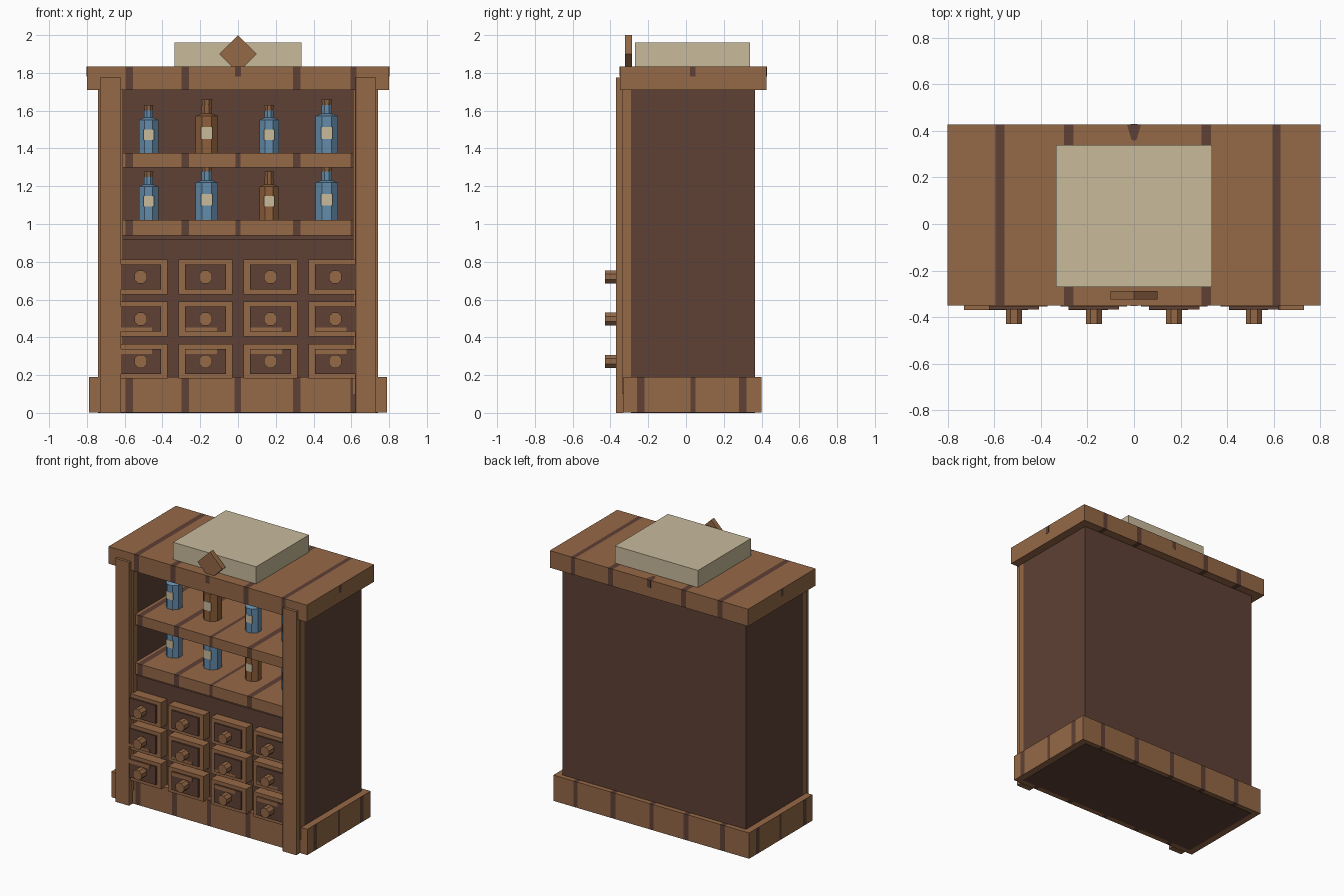
import bpy, bmesh, math
from mathutils import Matrix, Vector

if "Cube" in bpy.data.objects:
    bpy.data.objects.remove(bpy.data.objects["Cube"])


def material(name, rgb):
    m = bpy.data.materials.new(name)
    m.diffuse_color = (*rgb, 1)
    m.use_nodes = True
    m.node_tree.nodes["Principled BSDF"].inputs["Base Color"].default_value = m.diffuse_color
    return m


WOOD = material("warm wood", (0.300, 0.140, 0.061))
DARK = material("dark wood", (0.113, 0.052, 0.036))
CREAM = material("cream", (0.580, 0.490, 0.330))
BLUE = material("blue glass", (0.130, 0.265, 0.405))
AMBER = material("amber glass", (0.270, 0.115, 0.043))

# Positions of the dark grain bands across the width and the depth
X_BANDS = [(-0.595, -0.555), (-0.30, -0.26), (0.29, 0.33), (0.595, 0.628)]
Y_BANDS = [(-0.26, -0.22), (0.025, 0.05), (0.28, 0.32)]
MID_BAND = [(-0.012, 0.012)]


def finish(name, bm, mats):
    mesh = bpy.data.meshes.new(name)
    bm.normal_update()
    bm.to_mesh(mesh)
    bm.free()
    for m in mats:
        mesh.materials.append(m)
    ob = bpy.data.objects.new(name, mesh)
    bpy.context.collection.objects.link(ob)
    return ob


def box_mesh(x, y, z):
    bm = bmesh.new()
    size = (x[1] - x[0], y[1] - y[0], z[1] - z[0])
    mid = Vector((x[0] + x[1], y[0] + y[1], z[0] + z[1])) / 2
    bmesh.ops.create_cube(bm, size=1, matrix=Matrix.Translation(mid) @ Matrix.Diagonal((*size, 1)))
    return bm


def box(name, x, y, z, mat):
    return finish(name, box_mesh(x, y, z), [mat])


def grained_box(name, x, y, z, x_bands=(), y_bands=()):
    """Wooden box sliced at the grain bands, with the bands coloured dark."""
    bm = box_mesh(x, y, z)
    for axis, bands in ((0, x_bands), (1, y_bands)):
        for cut in [c for band in bands for c in band]:
            co, no = Vector(), Vector()
            co[axis], no[axis] = cut, 1
            geom = bm.verts[:] + bm.edges[:] + bm.faces[:]
            bmesh.ops.bisect_plane(bm, geom=geom, plane_co=co, plane_no=no)
    bm.normal_update()
    for f in bm.faces:
        c = f.calc_center_median()
        side = abs(f.normal.x) > 0.5
        v, bands = (c.y, y_bands) if side else (c.x, x_bands)
        f.material_index = int(any(a < v < b for a, b in bands))
    return finish(name, bm, [WOOD, DARK])


def lathe(name, profile, sides, mats, cap_from=99):
    """Turned solid from (radius, height) points; bands above cap_from take the second colour."""
    bm = bmesh.new()
    rings = []
    for r, h in profile:
        rings.append([bm.verts.new((r * math.cos(a), r * math.sin(a), h))
                      for a in [math.tau * (i + 0.5) / sides for i in range(sides)]])
    for k in range(len(rings) - 1):
        for i in range(sides):
            j = (i + 1) % sides
            f = bm.faces.new((rings[k][i], rings[k][j], rings[k + 1][j], rings[k + 1][i]))
            f.material_index = int(k >= cap_from)
    bm.faces.new(rings[0][::-1])
    bm.faces.new(rings[-1]).material_index = int(cap_from < 99)
    return finish(name, bm, mats)


# Carcass
box("back_panel", (-0.74, 0.74), (0.325, 0.365), (0, 1.72), DARK)
box("carcass_floor", (-0.735, 0.735), (-0.29, 0.36), (0, 0.05), DARK)
box("drawer_housing", (-0.62, 0.62), (-0.285, 0.33), (0.05, 0.92), DARK)
for s, side in ((-1, "left"), (1, "right")):
    xs = lambda a, b: tuple(sorted((s * a, s * b)))
    box(side + "_side_panel", xs(0.615, 0.74), (-0.29, 0.34), (0, 1.72), DARK)
    grained_box(side + "_stile", xs(0.61, 0.74), (-0.335, -0.29), (0.1, 1.72))
    grained_box(side + "_post", xs(0.62, 0.73), (-0.37, -0.33), (0, 1.775), X_BANDS)

# Plinth and top slab
grained_box("plinth", (-0.79, 0.79), (-0.33, 0.40), (0.002, 0.19),
            X_BANDS + [(-0.018, 0.015)], Y_BANDS)
grained_box("top_slab", (-0.80, 0.80), (-0.35, 0.427), (1.71, 1.835), X_BANDS)

# Short grain marks on the slab edges
for i, (x, y) in enumerate(((0, -0.35), (0, 0.427))):
    box(f"slab_front_back_mark_{i}", (x - 0.015, x + 0.015), (y - 0.001, y + 0.001),
        (1.78, 1.834), DARK)
for i, x in enumerate((-0.80, 0.80)):
    box(f"slab_side_mark_{i}", (x - 0.001, x + 0.001), (0.02, 0.05), (1.78, 1.834), DARK)
bm = bmesh.new()
bm.faces.new([bm.verts.new(p) for p in
              ((-0.03, 0.427, 1.836), (-0.012, 0.365, 1.836), (0, 0.355, 1.836),
               (0.012, 0.365, 1.836), (0.03, 0.427, 1.836))][::-1])
finish("slab_top_mark", bm, [DARK])

# Shelves
for name, z in (("lower_shelf", (0.94, 1.022)), ("upper_shelf", (1.30, 1.375))):
    grained_box(name, (-0.615, 0.615), (-0.31, 0.33), z, X_BANDS + MID_BAND)

# Cream block and diamond ornament on the top
box("top_block", (-0.335, 0.335), (-0.27, 0.34), (1.83, 1.96), CREAM)
bm = box_mesh((-0.0707, 0.0707), (-0.0185, 0.0185), (-0.0707, 0.0707))
bmesh.ops.transform(bm, verts=bm.verts, matrix=Matrix.Translation((0, -0.305, 1.90))
                    @ Matrix.Rotation(math.radians(45), 4, 'Y'))
finish("diamond_ornament", bm, [WOOD])

# Drawers with raised panels and turned knobs
for r, zc in enumerate((0.72, 0.497, 0.273)):
    for c, xc in enumerate((-0.515, -0.172, 0.172, 0.515)):
        tag = f"_{r + 1}_{c + 1}"
        box("drawer" + tag, (xc - 0.143, xc + 0.143), (-0.355, -0.28), (zc - 0.092, zc + 0.092), WOOD)
        box("drawer_panel" + tag, (xc - 0.108, xc + 0.108), (-0.367, -0.35),
            (zc - 0.066, zc + 0.066), DARK)
        # Pale grain strip along the panel edge on the lower two rows
        if r:
            z = (zc - 0.066, zc - 0.045) if r == 1 else (zc + 0.038, zc + 0.066)
            box("panel_grain" + tag, (xc - 0.108, xc + 0.06), (-0.368, -0.362), z, WOOD)
        knob = lathe("drawer_knob" + tag, [(0.037, 0), (0.037, 0.068)], 8, [WOOD])
        knob.rotation_euler = (math.pi / 2, 0, 0)
        knob.location = (xc, -0.36, zc)


# Bottles with necks, stoppers and labels
def bottle(tag, x, z, large, glass):
    r, h, n = (0.064, 0.197, 0.030) if large else (0.056, 0.176, 0.026)
    top = h + (0.088 if large else 0.080)
    profile = [(r, 0), (r, h), (n, h + 0.012), (n, top - 0.03), (n * 0.85, top - 0.03), (n * 1.05, top)]
    ob = lathe("bottle_" + tag, profile, 8, [glass, WOOD], cap_from=3)
    ob.location = (x, -0.06, z)
    w, lz, front = (0.031, 0.107, 0.061) if large else (0.027, 0.098, 0.0535)
    box("label_" + tag, (x - w, x + w), (-0.06 - front, -0.052 - front),
        (z + lz - w, z + lz + w), CREAM)


XS = (-0.473, -0.165, 0.165, 0.47)
for level, z, row in (("upper", 1.375, ((0, BLUE), (1, AMBER), (0, BLUE), (1, BLUE))),
                      ("lower", 1.022, ((0, BLUE), (1, BLUE), (0, AMBER), (1, BLUE)))):
    for i, (large, glass) in enumerate(row):
        bottle(f"{level}_{i + 1}", XS[i], z, large, glass)
